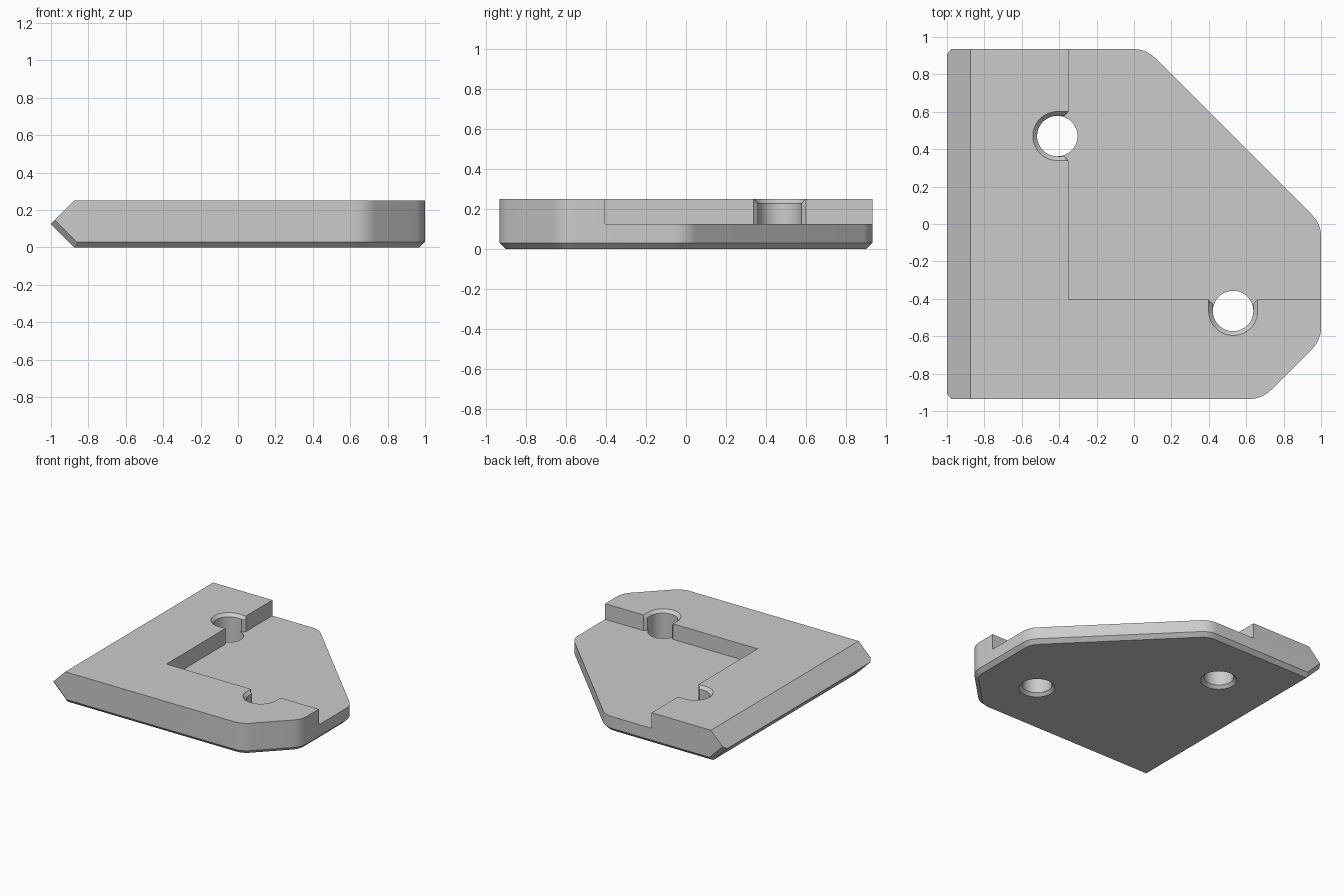
import bpy, bmesh, math
from mathutils import Vector

if "Cube" in bpy.data.objects:
    bpy.data.objects.remove(bpy.data.objects["Cube"], do_unlink=True)

HALF_Y, HEIGHT, STEP, BEVEL = 0.935, 0.25, 0.125, 0.03
WALL_X, WALL_Y, HOLE_R, FLARE = -0.35, -0.405, 0.108, 0.023

grey = bpy.data.materials.new("matte grey")
grey.use_nodes = True
grey.diffuse_color = (0.6, 0.6, 0.6, 1)
grey.node_tree.nodes["Principled BSDF"].inputs["Base Color"].default_value = (0.6, 0.6, 0.6, 1)


def loft(rings):
    """Closed solid through equal-length rings of (x, y, z) points, bottom to top."""
    bm = bmesh.new()
    loops = [[bm.verts.new(p) for p in ring] for ring in rings]
    for low, high in zip(loops, loops[1:]):
        for i in range(len(low)):
            j = (i + 1) % len(low)
            bm.faces.new((low[i], low[j], high[j], high[i]))
    bm.faces.new(loops[0][::-1])
    bm.faces.new(loops[-1])
    bmesh.ops.recalc_face_normals(bm, faces=bm.faces)
    return bm


def make_object(name, bm):
    mesh = bpy.data.meshes.new(name)
    bm.to_mesh(mesh)
    bm.free()
    obj = bpy.data.objects.new(name, mesh)
    bpy.context.collection.objects.link(obj)
    mesh.materials.append(grey)
    return obj


def slice_off(bm, point, normal):
    """Remove everything beyond a plane and cap the cut."""
    geom = bm.verts[:] + bm.edges[:] + bm.faces[:]
    cut = bmesh.ops.bisect_plane(bm, geom=geom, dist=1e-6, plane_co=point,
                                 plane_no=Vector(normal).normalized(), clear_outer=True)
    edges = [e for e in cut["geom_cut"] if isinstance(e, bmesh.types.BMEdge)]
    bmesh.ops.contextual_create(bm, geom=edges)


def outline(inset, z, radius=0.16, steps=8):
    """Plate outline with rounded 45 degree corners, moved inward by inset."""
    y, k = HALF_Y - inset, inset * math.tan(math.pi / 8)
    corners = [(0.685 - k, -y, -90), (1 - inset, -0.62 + k, -45),
               (1 - inset, -k, 0), (0.065 - k, y, 45)]
    r = radius - inset
    points = [(-1.1, -y, z)]
    for x, cy, start in corners:
        middle = math.radians(start + 22.5)
        reach = r / math.cos(math.pi / 8)
        ox, oy = x - reach * math.cos(middle), cy - reach * math.sin(middle)
        for i in range(steps + 1):
            a = math.radians(start + 45 * i / steps)
            points.append((ox + r * math.cos(a), oy + r * math.sin(a), z))
    return points + [(-1.1, y, z)]


# Plate with bevelled underside and pointed left edge
body = loft([outline(BEVEL, 0), outline(0, BEVEL), outline(0, HEIGHT)])
for up in (1, -1):
    slice_off(body, (-1, 0, STEP), (-1, 0, up))
for side in (1, -1):
    slope = math.sqrt(0.5)
    slice_off(body, (STEP + BEVEL * 0.414 - 1, side * HALF_Y, BEVEL), (-slope, side, -slope))
plate = make_object("corner_plate", body)


def hole_cutter(x, y):
    """Through hole with a countersunk underside."""
    profile = [(HOLE_R + FLARE + 0.01, -0.01), (HOLE_R, FLARE), (HOLE_R, 0.3)]
    angles = [math.tau * i / 64 for i in range(64)]
    return loft([[(x + r * math.cos(a), y + r * math.sin(a), z) for a in angles]
                 for r, z in profile])


def slot_cutter(x, y, turn):
    """U-shaped notch opening into the recess, with flared mouth and top rim."""
    rings = []
    for grow, z in ((0, STEP), (0, HEIGHT - FLARE), (FLARE, HEIGHT), (FLARE, HEIGHT + 0.02)):
        r, mouth = HOLE_R + grow, HOLE_R + FLARE
        flat = [(0.08, mouth), (0.06, mouth), (0.038, r)]
        arc = [(r * math.cos(a), r * math.sin(a))
               for a in (math.pi * (0.5 + i / 32) for i in range(33))]
        flat += arc + [(u, -v) for u, v in flat[::-1]]
        c, s = math.cos(turn), math.sin(turn)
        rings.append([(x + u * c - v * s, y + u * s + v * c, z) for u, v in flat])
    return loft(rings)


# Stepped recess, then one hole and notch on each wall
corners = [(WALL_X, WALL_Y), (1.2, WALL_Y), (1.2, 1.2), (WALL_X, 1.2)]
cutters = [loft([[(x, y, z) for x, y in corners] for z in (STEP, 0.4)])]
for x, y, turn in ((WALL_X - 0.06, 0.47, 0), (0.53, WALL_Y - 0.06, math.pi / 2)):
    cutters += [slot_cutter(x, y, turn), hole_cutter(x, y)]

bpy.context.view_layer.objects.active = plate
plate.select_set(True)
for bm in cutters:
    cutter = make_object("cutter", bm)
    cutter.hide_render = True
    mod = plate.modifiers.new("cut", "BOOLEAN")
    mod.operation, mod.solver, mod.object = "DIFFERENCE", "EXACT", cutter
    bpy.ops.object.modifier_apply(modifier=mod.name)
    bpy.data.objects.remove(cutter, do_unlink=True)

bpy.ops.object.shade_smooth_by_angle(angle=math.radians(25))
